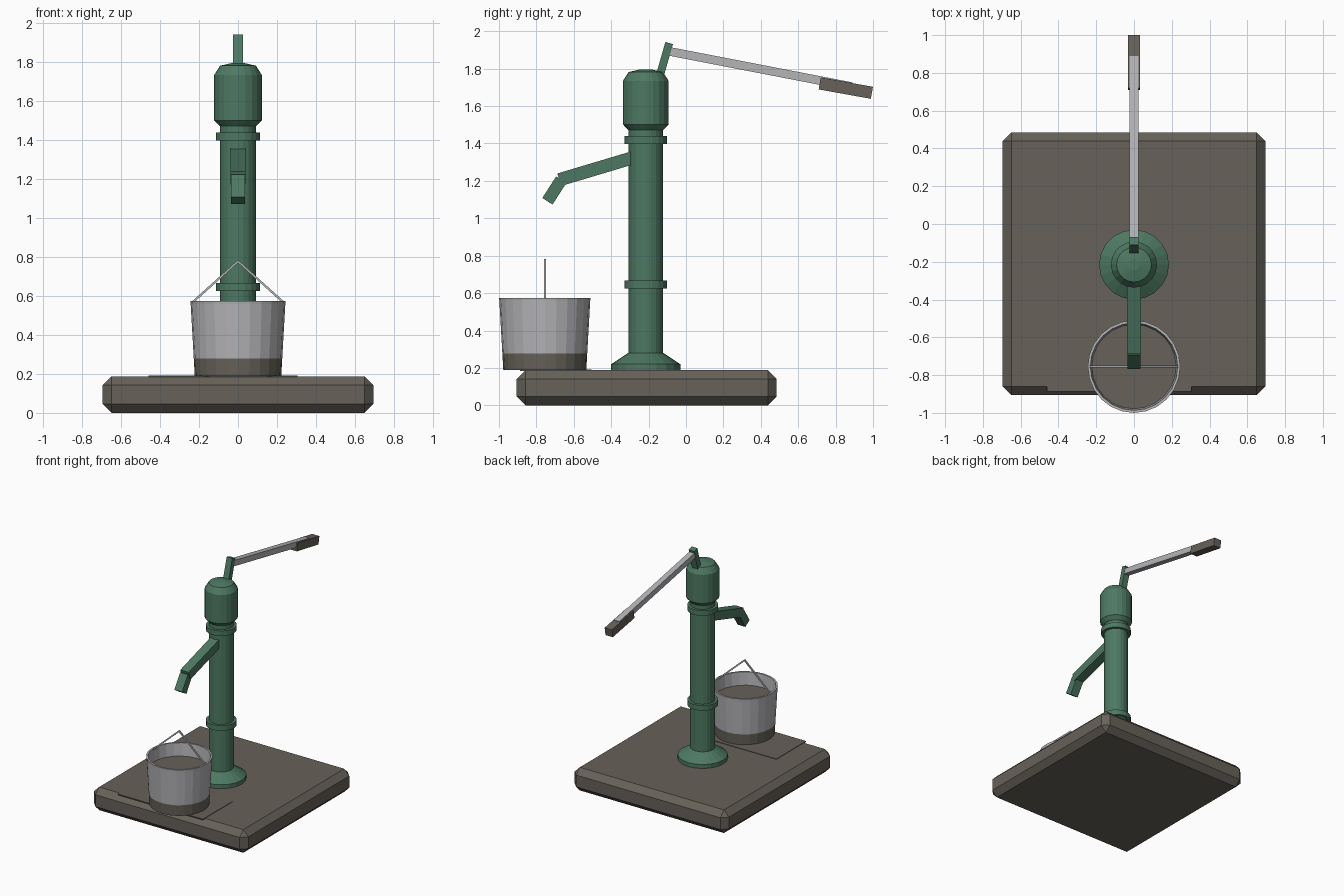
import bpy, bmesh, math
from mathutils import Vector, Matrix

if "Cube" in bpy.data.objects:
    bpy.data.objects.remove(bpy.data.objects["Cube"])


def material(name, rgb):
    m = bpy.data.materials.new(name)
    m.diffuse_color = (*rgb, 1)
    m.use_nodes = True
    m.node_tree.nodes["Principled BSDF"].inputs["Base Color"].default_value = m.diffuse_color
    return m


STONE = material("weathered stone", (0.135, 0.122, 0.100))
GREEN = material("green iron", (0.075, 0.190, 0.122))
STEEL = material("pale steel", (0.46, 0.46, 0.48))


def finish(name, bm, *mats):
    bmesh.ops.recalc_face_normals(bm, faces=bm.faces)
    mesh = bpy.data.meshes.new(name)
    bm.to_mesh(mesh)
    bm.free()
    for m in mats:
        mesh.materials.append(m)
    ob = bpy.data.objects.new(name, mesh)
    bpy.context.collection.objects.link(ob)
    return ob


def box(name, lo, hi, mat, bevel=0):
    lo, hi = Vector(lo), Vector(hi)
    bm = bmesh.new()
    bmesh.ops.create_cube(bm, size=1, matrix=Matrix.Translation((lo + hi) / 2)
                          @ Matrix.Diagonal((*(hi - lo), 1)))
    if bevel:
        bmesh.ops.bevel(bm, geom=bm.edges[:], offset=bevel, segments=1,
                        affect='EDGES')
    return finish(name, bm, mat)


def beam(name, a, b, width, thick, mat):
    """Square-ended bar from a to b; width along x where the bar lies in yz."""
    a, b = Vector(a), Vector(b)
    d = (b - a).normalized()
    side = Vector((1, 0, 0)) if abs(d.x) < 0.01 else Vector((0, 1, 0))
    up = d.cross(side)
    rot = Matrix((side, up, d)).transposed().to_4x4()
    bm = bmesh.new()
    bmesh.ops.create_cube(bm, size=1, matrix=Matrix.Translation((a + b) / 2) @ rot
                          @ Matrix.Diagonal((width, thick, (b - a).length, 1)))
    return finish(name, bm, mat)


def lathe(name, profile, y, sides, *mats):
    """Turn (radius, z) points about a vertical axis and cap both ends."""
    bm = bmesh.new()
    rings = []
    for r, z in profile:
        rings.append([bm.verts.new((r * math.cos(2 * math.pi * i / sides),
                                    y + r * math.sin(2 * math.pi * i / sides), z))
                      for i in range(sides)])
    for p, q in zip(rings, rings[1:]):
        for i in range(sides):
            j = (i + 1) % sides
            bm.faces.new((p[i], p[j], q[j], q[i]))
    bm.faces.new(rings[0])
    bm.faces.new(rings[-1])
    return finish(name, bm, *mats)


# Stone plinth with a thin slab lying on its front edge
box("plinth", (-0.695, -0.905, 0), (0.695, 0.485, 0.188), STONE, 0.046)
box("thin_slab", (-0.46, -0.887, 0.184), (0.305, -0.505, 0.192), STONE)

# Pump body
PY = -0.215
lathe("pump_foot", [(0.185, 0.186), (0.185, 0.22), (0.095, 0.28)], PY, 20, GREEN)
lathe("pump_column", [(0.092, 0.19), (0.092, 1.48)], PY, 20, GREEN)
for label, z in (("lower", 0.625), ("upper", 1.397)):
    lathe(label + "_collar", [(0.114, z), (0.114, z + 0.042)], PY, 20, GREEN)
lathe("pump_head", [(0.094, 1.472), (0.122, 1.502), (0.122, 1.735),
                    (0.092, 1.782), (0.03, 1.796)], PY, 20, GREEN)

# Spout and its bent tip
beam("spout", (0, -0.25, 1.334), (0, -0.678, 1.206), 0.076, 0.07, GREEN)
beam("spout_tip", (0, -0.667, 1.206), (0, -0.741, 1.091), 0.07, 0.065, GREEN)

# Lever on its bracket
beam("lever_bracket", (0, -0.152, 1.72), (0, -0.09, 1.937), 0.05, 0.042, GREEN)
beam("lever", (0, -0.092, 1.893), (0, 0.885, 1.704), 0.046, 0.046, STEEL)
beam("lever_grip", (0, 0.715, 1.721), (0, 0.994, 1.671), 0.066, 0.065, STONE)

# Bucket: open shell with a darker lower band
BY = -0.755
bucket = lathe("bucket", [(0.222, 0.19), (0.227, 0.278), (0.243, 0.56),
                          (0.245, 0.575), (0.231, 0.575), (0.222, 0.45)],
               BY, 24, STEEL, STONE)
for f in bucket.data.polygons:
    if f.center.z < 0.278:
        f.material_index = 1

# Contents of the bucket
lathe("bucket_contents", [(0.222, 0.455), (0.2235, 0.47)], BY, 24, STONE)

# Bail handle
for s, label in ((-1, "left"), (1, "right")):
    beam(label + "_bail", (s * 0.236, BY, 0.565), (0, BY, 0.778), 0.011, 0.011, STEEL)
